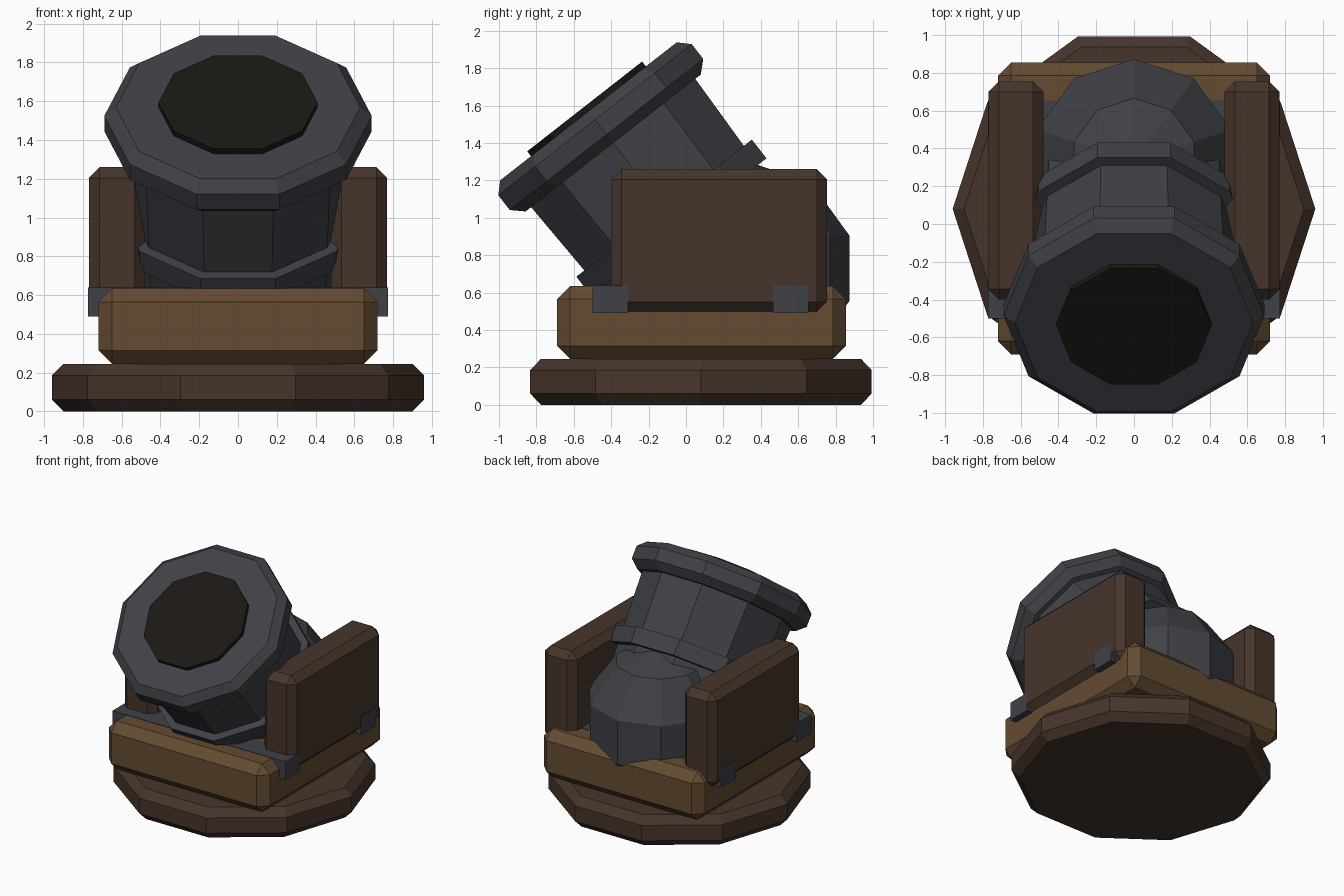
import bpy, bmesh
from math import cos, sin, pi, radians
from mathutils import Matrix

if "Cube" in bpy.data.objects:
    bpy.data.objects.remove(bpy.data.objects["Cube"])

SIDES = 10


def material(name, rgb):
    m = bpy.data.materials.new(name)
    m.diffuse_color = (*rgb, 1)
    m.use_nodes = True
    m.node_tree.nodes["Principled BSDF"].inputs["Base Color"].default_value = m.diffuse_color
    return m


dark_wood = material("dark_wood", (0.062, 0.036, 0.024))
light_wood = material("light_wood", (0.125, 0.070, 0.031))
iron = material("iron", (0.050, 0.053, 0.062))
soot = material("soot", (0.011, 0.009, 0.007))


def finish(name, bm, mat, matrix=Matrix()):
    bmesh.ops.recalc_face_normals(bm, faces=bm.faces)
    me = bpy.data.meshes.new(name)
    bm.to_mesh(me)
    bm.free()
    me.materials.append(mat)
    ob = bpy.data.objects.new(name, me)
    ob.matrix_world = matrix
    bpy.context.collection.objects.link(ob)
    return ob


def box(name, lo, hi, mat, bevel=0.0):
    """Box between two corners with an optional flat chamfer."""
    size = [b - a for a, b in zip(lo, hi)]
    mid = [(a + b) / 2 for a, b in zip(lo, hi)]
    bm = bmesh.new()
    bmesh.ops.create_cube(bm, size=1, matrix=Matrix.Translation(mid) @ Matrix.Diagonal((*size, 1)))
    if bevel:
        bmesh.ops.bevel(bm, geom=bm.edges[:], offset=bevel, segments=1, affect='EDGES')
    return finish(name, bm, mat)


def lathe(name, profile, mat, matrix=Matrix()):
    """Ten-sided turned solid from (radius, height) points, capped at both ends."""
    bm = bmesh.new()
    rings = [[bm.verts.new((r * cos(2 * pi * i / SIDES), r * sin(2 * pi * i / SIDES), z))
              for i in range(SIDES)] for r, z in profile]
    for a, b in zip(rings, rings[1:]):
        for i in range(SIDES):
            j = (i + 1) % SIDES
            bm.faces.new((a[i], a[j], b[j], b[i]))
    bm.faces.new(rings[0])
    bm.faces.new(rings[-1])
    return finish(name, bm, mat, matrix)


# Round turntable base
lathe("base", [(0.90, 0), (0.96, 0.06), (0.96, 0.185), (0.90, 0.245)], dark_wood,
      Matrix.Translation((0, 0.08, 0)))

# Carriage bed, side cheeks and iron cross bars
box("carriage_bed", (-0.72, -0.69, 0.245), (0.72, 0.855, 0.635), light_wood, 0.07)
for side, x0, x1 in (("left", -0.77, -0.48), ("right", 0.48, 0.77)):
    box(side + "_cheek", (x0, -0.40, 0.495), (x1, 0.755, 1.26), dark_wood, 0.055)
for end, y0, y1 in (("front", -0.50, -0.31), ("rear", 0.465, 0.655)):
    box(end + "_cross_bar", (-0.773, y0, 0.49), (0.773, y1, 0.638), iron)

# Rounded breech
bm = bmesh.new()
bmesh.ops.create_uvsphere(bm, u_segments=SIDES, v_segments=5, radius=0.568)
finish("breech", bm, iron, Matrix.Translation((0, 0.333, 0.73)))

# Barrel parts, turned around an axis tilted toward the front
axis = Matrix.Translation((0, 0.437, 0.342)) @ Matrix.Rotation(radians(38), 4, 'X')
lathe("barrel", [(0.55, 0.40), (0.588, 1.40)], iron, axis)
lathe("barrel_band", [(0.626, 0.773), (0.626, 0.90)], iron, axis)
lathe("muzzle_ring", [(0.625, 1.342), (0.69, 1.40), (0.69, 1.50), (0.63, 1.557)], iron, axis)
lathe("bore", [(0.41, 1.50), (0.41, 1.59)], soot, axis)
